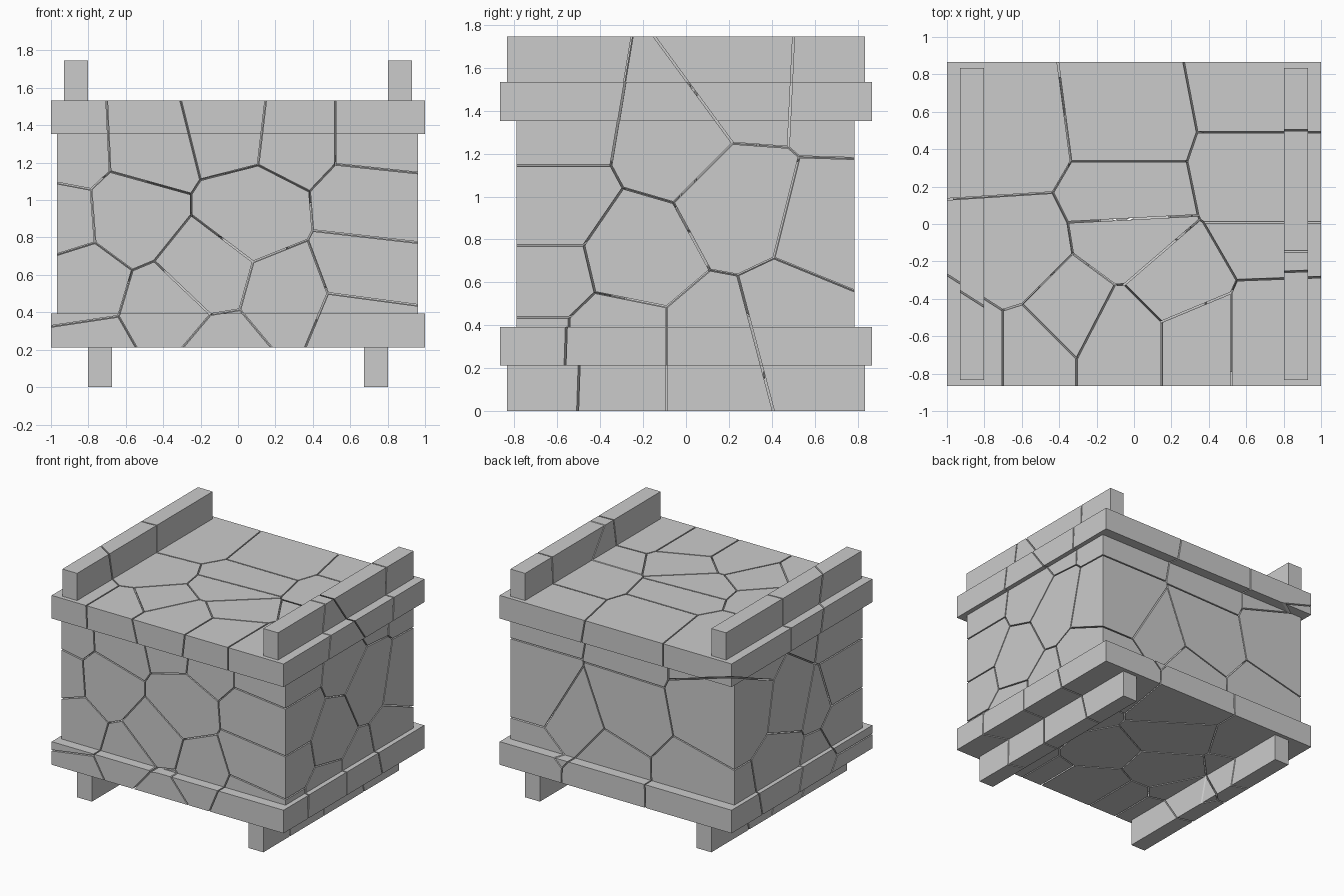
import bpy, bmesh
from mathutils import Vector, Matrix

if "Cube" in bpy.data.objects:
    bpy.data.objects.remove(bpy.data.objects["Cube"])

GAP = 0.009  # width of the cracks


def add_box(bm, x0, x1, y0, y1, z0, z1):
    size = Vector((x1 - x0, y1 - y0, z1 - z0))
    mid = Vector((x0 + x1, y0 + y1, z0 + z1)) / 2
    bmesh.ops.create_cube(bm, size=1, matrix=Matrix.Translation(mid) @ Matrix.Diagonal((*size, 1)))


def make_object(name, bm):
    me = bpy.data.meshes.new(name)
    bm.to_mesh(me)
    bm.free()
    ob = bpy.data.objects.new(name, me)
    bpy.context.collection.objects.link(ob)
    return ob


# whole crate: body, two bands, top rails and feet
bm = bmesh.new()
add_box(bm, -.967, .963, -.79, .785, .3, 1.45)
for z in (.213, 1.353):
    add_box(bm, -1, 1, -.867, .867, z, z + .18)
for s in (-1, 1):
    for xa, xb, z0, z1 in ((.803, .93, 1.5, 1.745), (.675, .803, 0, .25)):
        add_box(bm, min(s * xa, s * xb), max(s * xa, s * xb), -.835, .835, z0, z1)
crate = make_object("crate_solid", bm)
crate.hide_render = True
crate.hide_set(True)

# fracture centres, listed face by face and placed just inside each face
front = [(-.58, .93), (.08, .93), (-.48, 1.29), (-.04, 1.4), (.3, 1.36), (.74, 1.36),
         (.7, .98), (.66, .63), (.62, .33), (.26, .48), (-.17, .6), (-.36, .4),
         (-.86, .55), (-.97, .9), (-.9, 1.27), (-.1, .18), (-.8, .15)]
right = [(-.06, 1.27), (.24, .97), (-.22, .72), (-.3, .32), (.12, .32), (.5, .42),
         (.68, .86), (.28, 1.52), (.7, 1.5)]
top = [(-.06, .55), (-.06, .12), (-.05, -.07), (-.66, .47), (-.62, -.16), (.2, -.36), (-.33, -.45)]
back = [(-.05, .9), (-.75, 1.05), (.1, .4), (-.6, .42), (.45, .7)]
left = [(.1, .95), (-.35, .8), (.25, .5), (-.3, .35)]
bottom = [(-.1, .3), (.15, -.2), (-.35, -.1)]
seeds = [Vector((x, -.6, z)) for x, z in front]
seeds += [Vector((.72, y, z)) for y, z in right]
seeds += [Vector((x, y, 1.36)) for x, y in top]
seeds += [Vector((x, .6, z)) for x, z in back]
seeds += [Vector((-.72, y, z)) for y, z in left]
seeds += [Vector((x, y, .3)) for x, y in bottom]

# shards: convex cell round each centre, trimmed to the crate
cells = []
for i, p in enumerate(seeds):
    bm = bmesh.new()
    add_box(bm, -1.1, 1.1, -1, 1, -.1, 1.9)
    for q in seeds:
        if q is p:
            continue
        n = (q - p).normalized()
        cut = bmesh.ops.bisect_plane(bm, geom=bm.verts[:] + bm.edges[:] + bm.faces[:], dist=1e-5,
                                     plane_co=(p + q) / 2 - n * GAP / 2, plane_no=n, clear_outer=True)
        rim = [e for e in cut["geom_cut"] if isinstance(e, bmesh.types.BMEdge)]
        if len(rim) > 2:
            bmesh.ops.contextual_create(bm, geom=rim)
    bmesh.ops.recalc_face_normals(bm, faces=bm.faces[:])
    ob = make_object(f"crate_shard_{i + 1:02d}", bm)
    trim = ob.modifiers.new("trim", 'BOOLEAN')
    trim.operation, trim.solver = 'INTERSECT', 'EXACT'
    trim.use_self = True
    trim.object = crate
    cells.append(ob)

# bake the trimmed shards
deps = bpy.context.evaluated_depsgraph_get()
baked = [bpy.data.meshes.new_from_object(ob.evaluated_get(deps)) for ob in cells]
for ob, me in zip(cells, baked):
    ob.modifiers.clear()
    ob.data = me
    if not me.polygons:
        bpy.data.objects.remove(ob)
bpy.data.objects.remove(crate)
